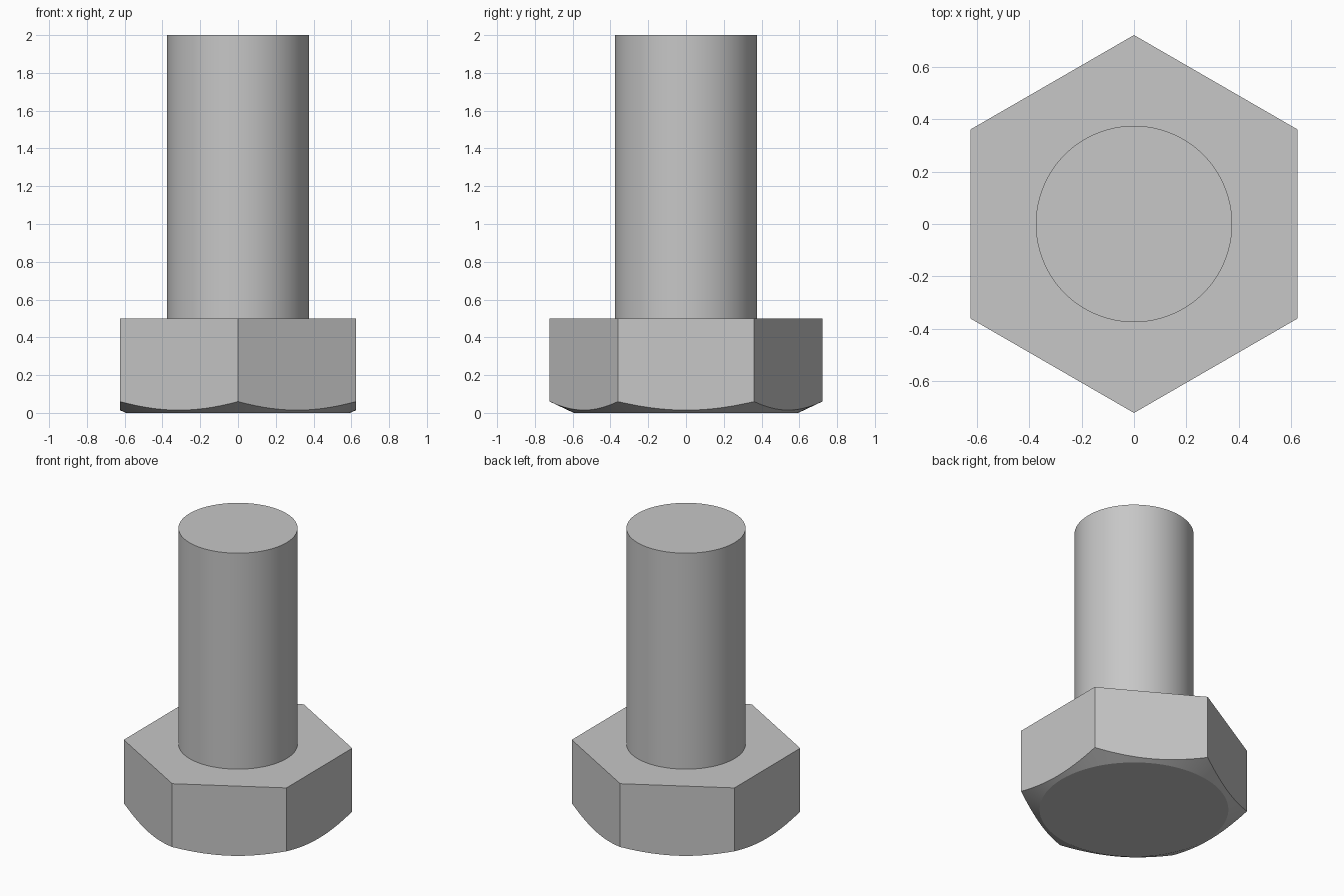
import bpy, bmesh
from math import cos, sin, tan, radians

cube = bpy.data.objects.get("Cube")
if cube:
    bpy.data.objects.remove(cube, do_unlink=True)

APOTHEM = 0.625        # half the width across the flats
HEAD_TOP = 0.5
BEARING_RADIUS = 0.594  # flat disc under the head
CHAMFER_SLOPE = 0.47
SHAFT_RADIUS = 0.375
SHAFT_TOP = 2.0
STEPS = 16             # samples along each flat

steel = bpy.data.materials.new("plain_grey_steel")
steel.use_nodes = True
grey = (0.57, 0.57, 0.57, 1)
steel.diffuse_color = grey
steel.node_tree.nodes["Principled BSDF"].inputs["Base Color"].default_value = grey


def finish(name, bm, angle):
    """Turn a bmesh into a shaded object."""
    bmesh.ops.recalc_face_normals(bm, faces=bm.faces)
    mesh = bpy.data.meshes.new(name)
    bm.to_mesh(mesh)
    bm.free()
    mesh.materials.append(steel)
    obj = bpy.data.objects.new(name, mesh)
    bpy.context.collection.objects.link(obj)
    bpy.ops.object.select_all(action='DESELECT')
    obj.select_set(True)
    bpy.context.view_layer.objects.active = obj
    bpy.ops.object.shade_smooth_by_angle(angle=radians(angle))


# Hexagonal head: flats cut by a shallow cone, which leaves curved lower edges
bm = bmesh.new()
disc, rim, corners = [], [], []
for side in range(6):
    for i in range(STEPS):
        local = radians(-30 + 60 * i / STEPS)
        a = radians(60 * side) + local
        r = APOTHEM / cos(local)
        disc.append(bm.verts.new((BEARING_RADIUS * cos(a), BEARING_RADIUS * sin(a), 0)))
        rim.append(bm.verts.new((r * cos(a), r * sin(a), (r - BEARING_RADIUS) * CHAMFER_SLOPE)))
        if i == 0:
            corners.append(bm.verts.new((r * cos(a), r * sin(a), HEAD_TOP)))

count = len(rim)
bm.faces.new(disc)
bm.faces.new(corners)
for i in range(count):
    j = (i + 1) % count
    bm.faces.new((disc[i], disc[j], rim[j], rim[i]))
for side in range(6):
    lower = [rim[(side * STEPS + i) % count] for i in range(STEPS + 1)]
    bm.faces.new(lower + [corners[(side + 1) % 6], corners[side]])
finish("hex_head", bm, 15)

# Plain cylindrical shaft standing on the head
bm = bmesh.new()
bmesh.ops.create_circle(bm, cap_ends=True, radius=SHAFT_RADIUS, segments=96)
bmesh.ops.translate(bm, verts=bm.verts, vec=(0, 0, HEAD_TOP))
extruded = bmesh.ops.extrude_face_region(bm, geom=bm.faces[:], use_keep_orig=True)
top = [v for v in extruded["geom"] if isinstance(v, bmesh.types.BMVert)]
bmesh.ops.translate(bm, verts=top, vec=(0, 0, SHAFT_TOP - HEAD_TOP))
finish("shaft", bm, 30)
